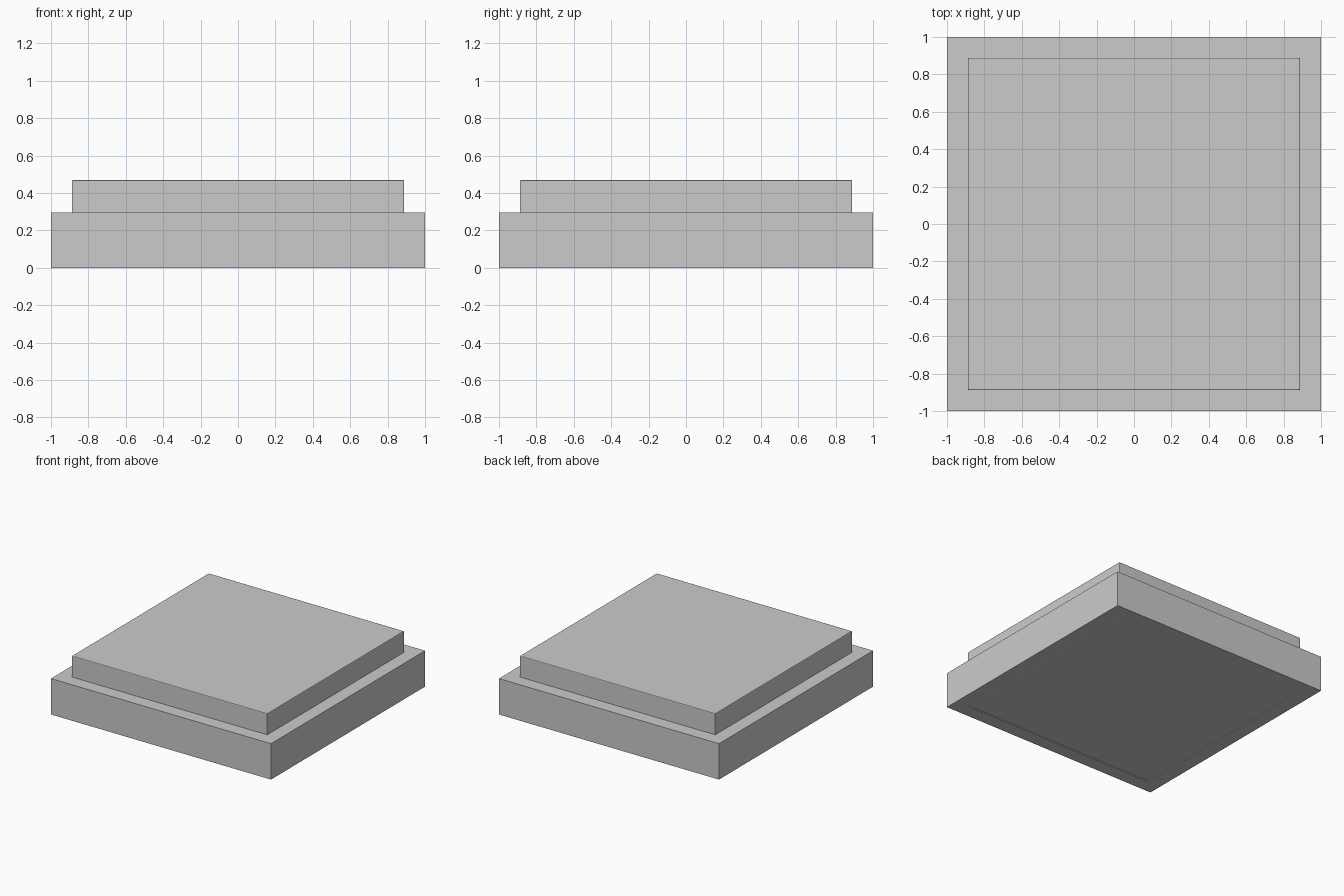
import bpy, bmesh

if "Cube" in bpy.data.objects:
    bpy.data.objects.remove(bpy.data.objects["Cube"])


def square(bm, half, z):
    return [bm.verts.new((sx * half, sy * half, z))
            for sx, sy in ((-1, -1), (1, -1), (1, 1), (-1, 1))]


def finish(bm, name):
    bmesh.ops.recalc_face_normals(bm, faces=bm.faces)
    me = bpy.data.meshes.new(name)
    bm.to_mesh(me)
    bm.free()
    ob = bpy.data.objects.new(name, me)
    bpy.context.collection.objects.link(ob)
    return ob


OUTER, INNER, RIM_TOP, TOP = 1.0, 0.888, 0.295, 0.47

# Square frame with an opening through the middle
bm = bmesh.new()
rings = [square(bm, h, z) for h, z in
         ((OUTER, 0), (OUTER, RIM_TOP), (INNER, RIM_TOP), (INNER, 0))]
for a, b in zip(rings, rings[1:] + rings[:1]):
    for i in range(4):
        j = (i + 1) % 4
        bm.faces.new((a[i], a[j], b[j], b[i]))
finish(bm, "frame")

# Raised plate filling the opening, with a fine edge bevel
bm = bmesh.new()
low, high = square(bm, INNER, 0.004), square(bm, INNER, TOP)
bm.faces.new(low)
bm.faces.new(high)
for i in range(4):
    j = (i + 1) % 4
    bm.faces.new((low[i], low[j], high[j], high[i]))
plate = finish(bm, "raised_plate")
bevel = plate.modifiers.new("edge_bevel", "BEVEL")
bevel.width = 0.006
bevel.segments = 2
